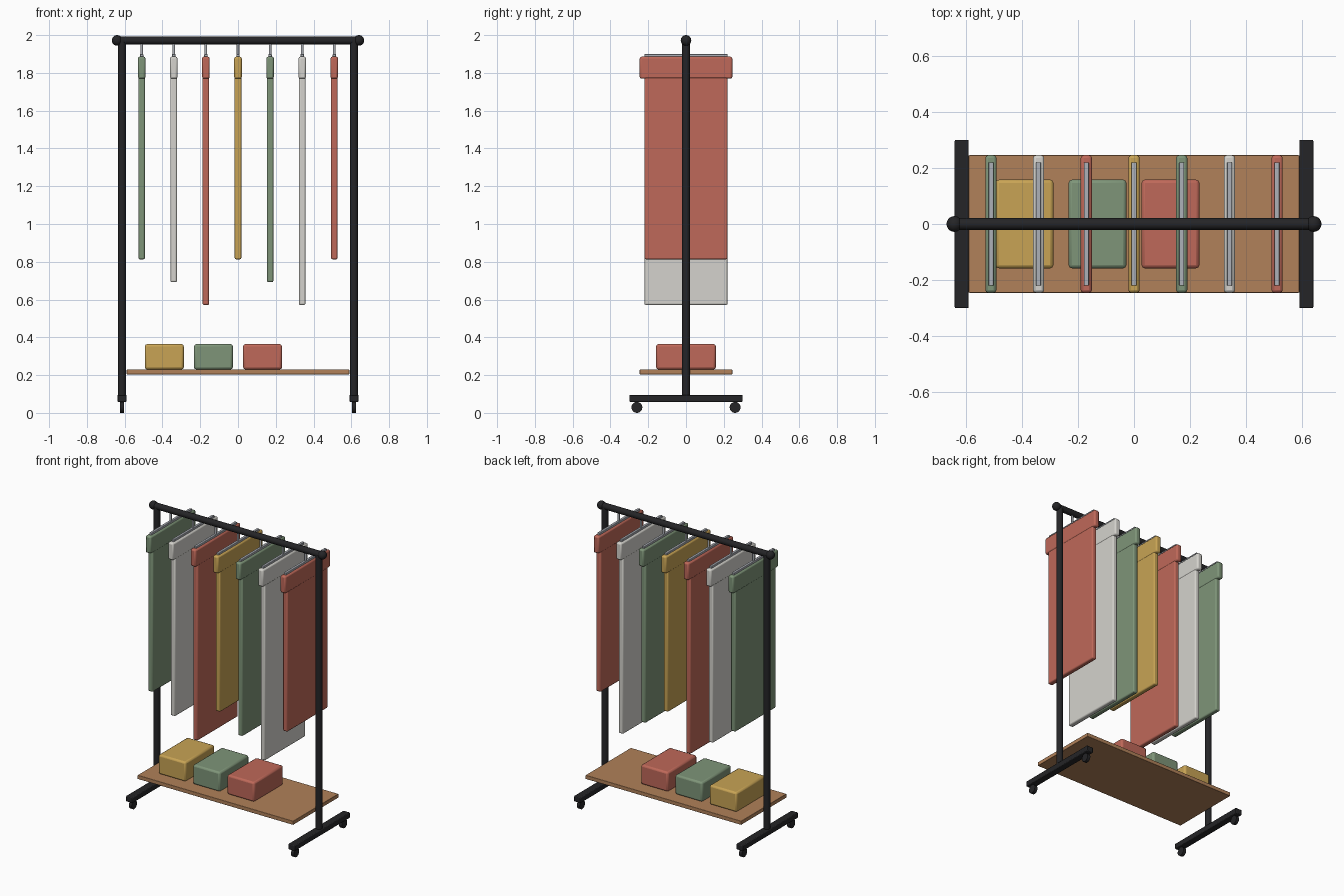
import bpy, math

if "Cube" in bpy.data.objects:
    bpy.data.objects.remove(bpy.data.objects["Cube"])

def mat(name, rgb):
    m = bpy.data.materials.new(name)
    m.diffuse_color = (*rgb, 1)
    m.use_nodes = True
    m.node_tree.nodes["Principled BSDF"].inputs["Base Color"].default_value = m.diffuse_color
    return m

black = mat("black_metal", (0.018, 0.018, 0.02))
wood = mat("wood", (0.44, 0.22, 0.10))
steel = mat("steel", (0.42, 0.44, 0.48))
red = mat("red_cloth", (0.52, 0.14, 0.10))
green = mat("green_cloth", (0.21, 0.30, 0.19))
yellow = mat("yellow_cloth", (0.58, 0.37, 0.09))
white = mat("white_cloth", (0.66, 0.65, 0.61))

def finish(ob, name, m):
    ob.name = name
    ob.data.materials.append(m)
    bpy.ops.object.shade_smooth_by_angle(angle=math.radians(35))
    return ob

def box(name, x, y, z, m, bevel=0.0):
    """Box from (min, max) pairs on each axis."""
    lo, hi = zip(x, y, z)
    bpy.ops.mesh.primitive_cube_add(size=1, location=[(a + b) / 2 for a, b in zip(lo, hi)])
    ob = bpy.context.object
    ob.scale = [b - a for a, b in zip(lo, hi)]
    bpy.ops.object.transform_apply(location=False, rotation=False, scale=True)
    if bevel:
        b = ob.modifiers.new("bevel", "BEVEL")
        b.width, b.segments = bevel, 2
    return finish(ob, name, m)

def rod(name, loc, r, length, m, axis="z", sides=20):
    rot = (0, math.pi / 2, 0) if axis == "x" else (0, 0, 0)
    bpy.ops.mesh.primitive_cylinder_add(vertices=sides, radius=r, depth=length,
                                        location=loc, rotation=rot)
    return finish(bpy.context.object, name, m)

# Frame: posts, feet, casters and rail end balls on both sides
RAIL_Z = 1.972
for side, s in (("left", -1), ("right", 1)):
    x = s * 0.614
    rod(f"{side}_post", (x, 0, (0.08 + RAIL_Z) / 2), 0.021, RAIL_Z - 0.08, black)
    box(f"{side}_foot", (x - 0.025, x + 0.025), (-0.3, 0.3), (0.058, 0.096), black, 0.005)
    for end, e in (("front", -1), ("back", 1)):
        rod(f"{side}_{end}_caster", (x, e * 0.26, 0.029), 0.029, 0.022, black, "x")
    bpy.ops.mesh.primitive_uv_sphere_add(segments=20, ring_count=12, radius=0.028,
                                         location=(s * 0.64, 0, RAIL_Z))
    finish(bpy.context.object, f"{side}_end_ball", black)
rod("top_rail", (0, 0, RAIL_Z), 0.021, 1.28, black, "x")

# Shelf and storage boxes
box("shelf", (-0.589, 0.589), (-0.245, 0.245), (0.204, 0.23), wood, 0.002)
for i, m in enumerate((yellow, green, red)):
    x = -0.39 + 0.26 * i
    box(f"storage_box_{i + 1}", (x - 0.103, x + 0.103), (-0.158, 0.158), (0.23, 0.364), m, 0.012)

# Garments on hangers, in three repeating lengths
bottoms = (0.813, 0.692, 0.571)
for i, m in enumerate((green, white, red, yellow, green, white, red)):
    x = -0.51 + 0.17 * i
    rod(f"hanger_hook_{i + 1}", (x, 0, 1.92), 0.007, 0.08, steel, sides=12)
    box(f"hanger_bar_{i + 1}", (x - 0.009, x + 0.009), (-0.22, 0.22), (1.875, 1.9), steel, 0.003)
    box(f"garment_shoulder_{i + 1}", (x - 0.02, x + 0.02), (-0.245, 0.245), (1.769, 1.886), m, 0.01)
    box(f"garment_body_{i + 1}", (x - 0.0175, x + 0.0175), (-0.22, 0.22),
        (bottoms[i % 3], 1.87), m, 0.008)
